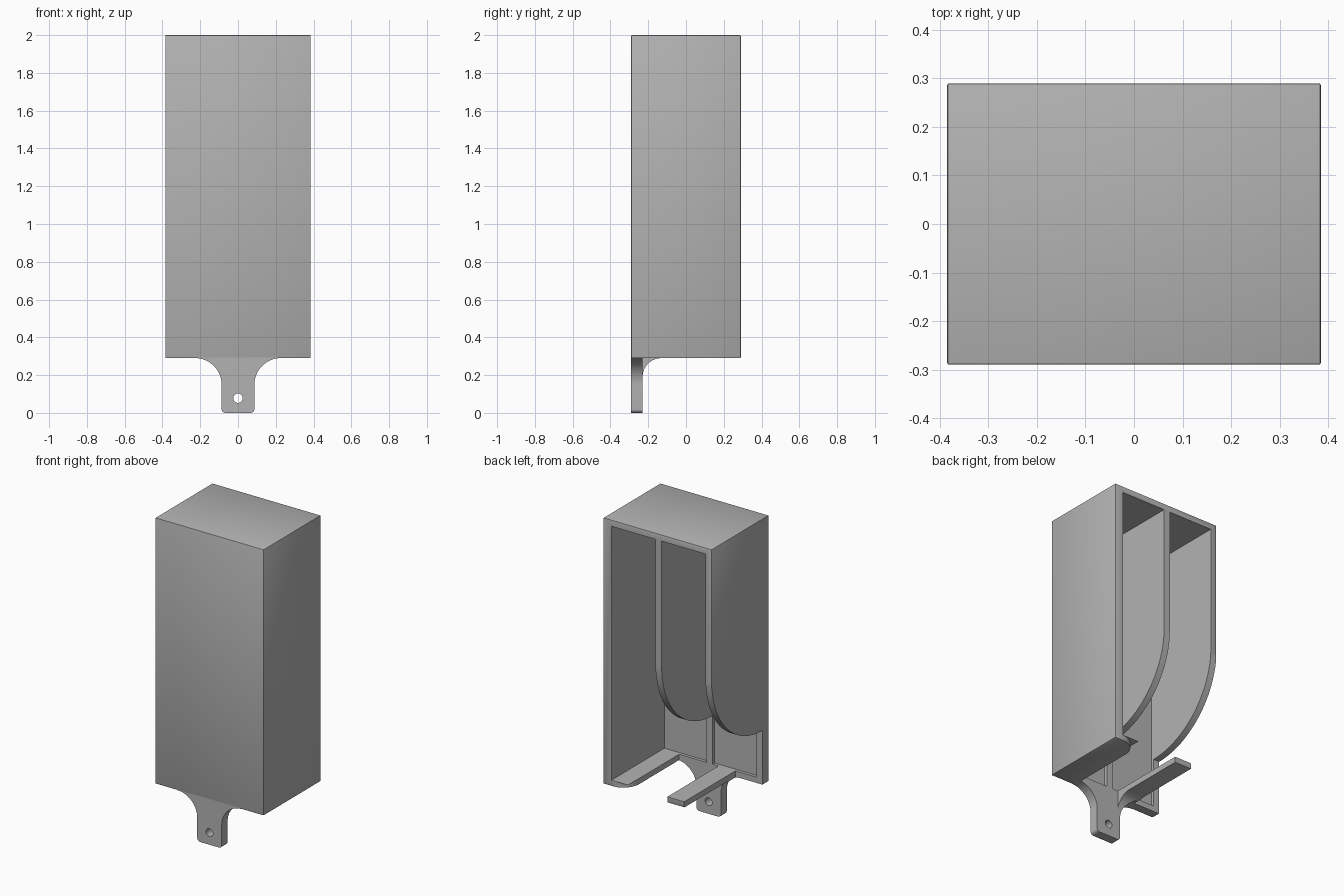
import bpy, bmesh
from math import sin, cos, pi, radians
from mathutils import Vector

if "Cube" in bpy.data.objects:
    bpy.data.objects.remove(bpy.data.objects["Cube"], do_unlink=True)

grey = bpy.data.materials.new("plain_grey")
grey.use_nodes = True
colour = (0.45, 0.45, 0.45, 1)
grey.diffuse_color = colour
grey.node_tree.nodes["Principled BSDF"].inputs["Base Color"].default_value = colour

# Main dimensions
W, D, BASE, TOP = 0.385, 0.29, 0.29, 2.0
FRONT_IN, WALL = -0.23, 0.043


def arc(cx, cy, r, start, end, n=16):
    """Points of an arc, with angles in degrees."""
    angles = [radians(start + (end - start) * i / n) for i in range(n + 1)]
    return [(cx + r * cos(a), cy + r * sin(a)) for a in angles]


def prism(name, outline, axis, lo, hi):
    """Extrude a 2D outline along an axis: x takes (y, z), y takes (x, z), z takes (x, y)."""
    place = {"x": lambda p, q, t: (t, p, q),
             "y": lambda p, q, t: (p, t, q),
             "z": lambda p, q, t: (p, q, t)}[axis]
    bm = bmesh.new()
    face = bm.faces.new([bm.verts.new(place(p, q, lo)) for p, q in outline])
    out = bmesh.ops.extrude_face_region(bm, geom=[face])
    moved = [v for v in out["geom"] if isinstance(v, bmesh.types.BMVert)]
    bmesh.ops.translate(bm, verts=moved, vec=Vector(place(0, 0, hi - lo)))
    bmesh.ops.recalc_face_normals(bm, faces=bm.faces)
    mesh = bpy.data.meshes.new(name)
    bm.to_mesh(mesh)
    bm.free()
    mesh.materials.append(grey)
    obj = bpy.data.objects.new(name, mesh)
    bpy.context.collection.objects.link(obj)
    return obj


def box(name, x0, x1, y0, y1, z0, z1):
    return prism(name, [(x0, y0), (x1, y0), (x1, y1), (x0, y1)], "z", z0, z1)


def apply(obj, mod):
    bpy.context.view_layer.objects.active = obj
    bpy.ops.object.modifier_apply(modifier=mod.name)


def combine(obj, cutter, operation="DIFFERENCE"):
    mod = obj.modifiers.new("cut", "BOOLEAN")
    mod.operation, mod.solver, mod.object = operation, "EXACT", cutter
    apply(obj, mod)
    bpy.data.objects.remove(cutter, do_unlink=True)


# Housing: softened box with two tall compartments open at the back
housing = box("housing", -W, W, -D, D, BASE, TOP)
bevel = housing.modifiers.new("soft_edges", "BEVEL")
bevel.width, bevel.segments = 0.004, 2
apply(housing, bevel)
for x0, x1 in ((-W + WALL, -0.029), (0.014, 0.328)):
    combine(housing, box("compartment", x0, x1, -0.25, D + 0.1, BASE + 0.037, TOP - 0.04))

# Curved cutaways through the divider and one side wall, open through the floor
R = D - FRONT_IN
cutaway = ([(FRONT_IN, BASE - 0.1)] + arc(FRONT_IN, 0.64 + R, R, 270, 360, 32)
           + [(D + 0.1, 0.64 + R), (D + 0.1, BASE - 0.1)])
for x0, x1 in ((-0.47, -0.19), (-0.07, 0.21)):
    combine(housing, prism("cutaway", cutaway, "x", x0, x1))

# Rounded back corner of the wide floor plate
r = 0.115
corner = arc(0.21 + r, D - r, r, 180, 90) + [(0.21 + r, D + 0.05), (0.2, D + 0.05), (0.2, D - r)]
combine(housing, prism("corner_cut", corner, "z", BASE - 0.1, BASE + 0.036))


# Hanging tab with flared shoulders, rounded foot and a hole
def tab_outline():
    half = [(0.07, 0.0)] + arc(0.067, 0.02, 0.02, -80, 0, 6)
    half += arc(0.227, 0.15, 0.14, 180, 90) + [(0.227, BASE + 0.005)]
    return half + [(-x, z) for x, z in reversed(half)]


tab = prism("hanging_tab", tab_outline(), "y", -D, FRONT_IN)
combine(tab, prism("hole", arc(0, 0.078, 0.025, 0, 345, 23), "y", -D - 0.1, D))

# Curved gusset between the tab and the narrow floor bar
gusset = ([(FRONT_IN - 0.01, BASE + 0.005), (FRONT_IN - 0.01, BASE - 0.1)]
          + arc(FRONT_IN + 0.1, BASE - 0.1, 0.1, 180, 90)
          + [(FRONT_IN + 0.1, BASE + 0.005)])
bar_gusset = prism("bar_gusset", gusset, "x", -0.19, -0.07)
combine(bar_gusset, prism("tab_limit", tab_outline(), "y", -D, D), "INTERSECT")

# Smooth the curves, keep the edges sharp
for obj in (housing, tab, bar_gusset):
    bpy.ops.object.select_all(action="DESELECT")
    obj.select_set(True)
    bpy.context.view_layer.objects.active = obj
    bpy.ops.object.shade_smooth_by_angle(angle=radians(30))
